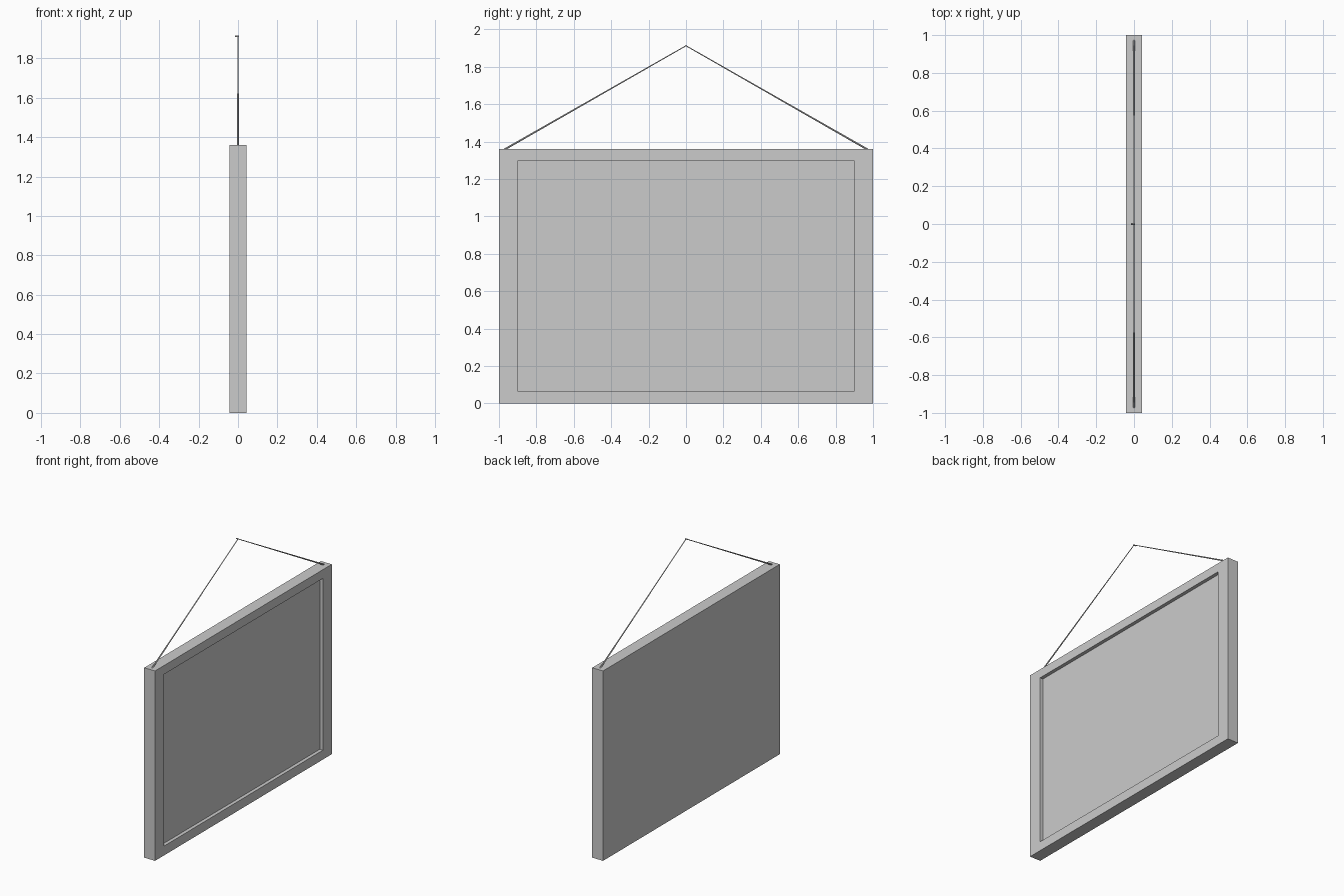
import bpy, bmesh
from mathutils import Vector, Matrix

if "Cube" in bpy.data.objects:
    bpy.data.objects.remove(bpy.data.objects["Cube"])

HEIGHT, HALF_W, HALF_T = 1.36, 1.0, 0.043
APEX = Vector((0, 0, 1.912))


def add_object(name, bm):
    bmesh.ops.recalc_face_normals(bm, faces=bm.faces)
    mesh = bpy.data.meshes.new(name)
    bm.to_mesh(mesh)
    bm.free()
    obj = bpy.data.objects.new(name, mesh)
    bpy.context.collection.objects.link(obj)
    return obj


def rod(name, start, end, r_start, r_end, sides=8):
    start, end = Vector(start), Vector(end)
    axis = end - start
    rot = axis.to_track_quat('Z', 'Y').to_matrix().to_4x4()
    bm = bmesh.new()
    bmesh.ops.create_cone(bm, cap_ends=True, segments=sides, radius1=r_start,
                          radius2=r_end, depth=axis.length,
                          matrix=Matrix.Translation((start + end) / 2) @ rot)
    return add_object(name, bm)


# Board with a raised border around a shallow recess on the +x face
bm = bmesh.new()
bmesh.ops.create_cube(bm, size=2)
for v in bm.verts:
    v.co = (v.co.x * HALF_T, v.co.y * HALF_W, (v.co.z + 1) * HEIGHT / 2)
bm.normal_update()
panel = max(bm.faces, key=lambda f: f.normal.x)
bmesh.ops.inset_individual(bm, faces=[panel], thickness=0.05)
for v in panel.verts:
    v.co.y = 0.90 if v.co.y > 0 else -0.90
    v.co.z = 1.297 if v.co.z > HEIGHT / 2 else 0.067
# Recess wall
pushed = bmesh.ops.extrude_discrete_faces(bm, faces=[panel])['faces'][0]
bmesh.ops.translate(bm, verts=pushed.verts, vec=(-0.025, 0, 0))
add_object("sign_frame", bm)

# Hanging cords, slightly thicker where they meet the frame
for side, name in ((-1, "cord_left"), (1, "cord_right")):
    rod(name, (0, side * 0.975, HEIGHT - 0.005), APEX, 0.005, 0.0025)

# Nail holding the cords
rod("nail", (-0.015, 0, APEX.z), (0.005, 0, APEX.z), 0.004, 0.004)
